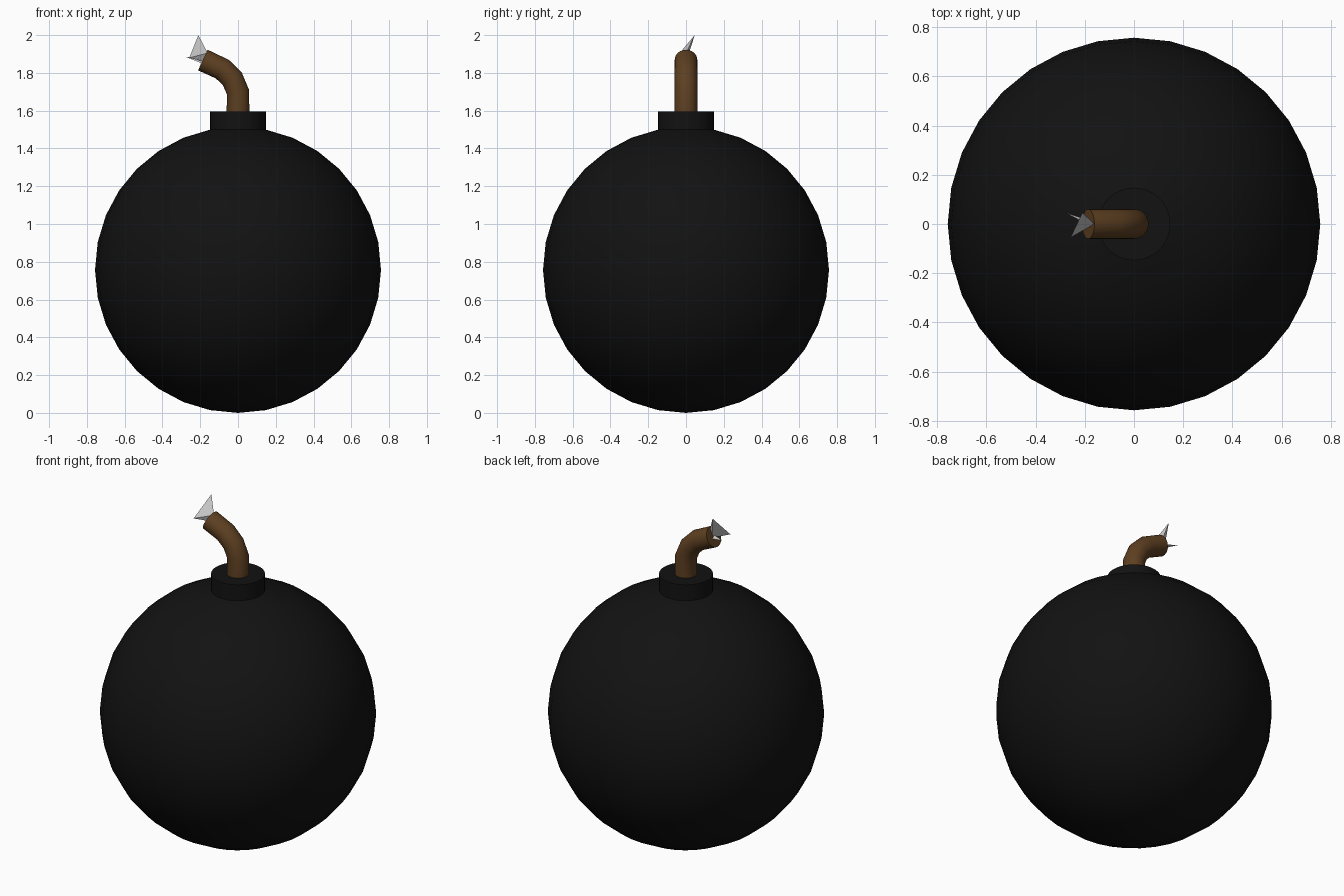
import bpy, bmesh
from math import sin, cos, pi, radians
from mathutils import Vector

if "Cube" in bpy.data.objects:
    bpy.data.objects.remove(bpy.data.objects["Cube"])

R, SIDES = 0.757, 32


def material(name, rgb):
    m = bpy.data.materials.new(name)
    m.diffuse_color = (*rgb, 1)
    m.use_nodes = True
    m.node_tree.nodes["Principled BSDF"].inputs["Base Color"].default_value = m.diffuse_color
    return m


def make(name, bm, mat=None, smooth=True):
    bmesh.ops.recalc_face_normals(bm, faces=bm.faces)
    mesh = bpy.data.meshes.new(name)
    bm.to_mesh(mesh)
    bm.free()
    ob = bpy.data.objects.new(name, mesh)
    bpy.context.collection.objects.link(ob)
    if mat:
        mesh.materials.append(mat)
    if smooth:
        bpy.ops.object.select_all(action='DESELECT')
        ob.select_set(True)
        bpy.context.view_layer.objects.active = ob
        bpy.ops.object.shade_smooth_by_angle(angle=radians(35))
    return ob


def loft(bm, rings):
    """Skin a list of vertex rings with quads."""
    for a, b in zip(rings, rings[1:]):
        for i in range(SIDES):
            j = (i + 1) % SIDES
            bm.faces.new((a[i], a[j], b[j], b[i]))


# Round body: sphere whose top ring is extruded into the neck
bm = bmesh.new()
bmesh.ops.create_uvsphere(bm, u_segments=SIDES, v_segments=16, radius=R)
bmesh.ops.translate(bm, verts=bm.verts, vec=(0, 0, R))
pole = max(bm.verts, key=lambda v: v.co.z)
ext = bmesh.ops.extrude_face_region(bm, geom=list(pole.link_faces))
bmesh.ops.delete(bm, geom=[f for f in pole.link_faces], context='FACES') if pole.is_valid and pole.link_faces else None
for v in [g for g in ext['geom'] if isinstance(g, bmesh.types.BMVert)]:
    v.co.z = 1.595
bmesh.ops.delete(bm, geom=[v for v in bm.verts if not v.link_faces], context='VERTS')
make("body_and_neck", bm, material("black_iron", (0.006, 0.006, 0.006)))

# Bent fuse: mitred rings along a path of (x, z, heading in degrees)
path = [(0, 1.58, 90), (0, 1.698, 100.5), (-0.03, 1.768, 123),
        (-0.083, 1.82, 145), (-0.186, 1.868, 155)]
bm = bmesh.new()
rings = []
for x, z, heading in path:
    h = radians(heading)
    across = Vector((sin(h), 0, -cos(h))) * 0.06
    side = Vector((0, 0.06, 0))
    rings.append([bm.verts.new(Vector((x, 0, z)) + across * cos(t) + side * sin(t))
                  for t in (2 * pi * i / SIDES for i in range(SIDES))])
loft(bm, rings)
bm.faces.new(rings[0])
bm.faces.new(rings[-1])
make("fuse", bm, material("brown_cord", (0.11, 0.05, 0.015)))

# Spark shards: flat-faced tetrahedra at the fuse tip
shards = {
    "spark_large": [(-0.21, 0.046, 2.0), (-0.258, -0.055, 1.88),
                    (-0.16, 0, 1.905), (-0.18, 0.002, 1.86)],
    "spark_small": [(-0.277, 0.046, 1.885), (-0.185, -0.012, 1.848),
                    (-0.185, 0.015, 1.86), (-0.19, 0, 1.878)],
}
for name, points in shards.items():
    bm = bmesh.new()
    v = [bm.verts.new(p) for p in points]
    for a, b, c in ((0, 1, 2), (0, 2, 3), (0, 3, 1), (1, 3, 2)):
        bm.faces.new((v[a], v[b], v[c]))
    make(name, bm, smooth=False)
